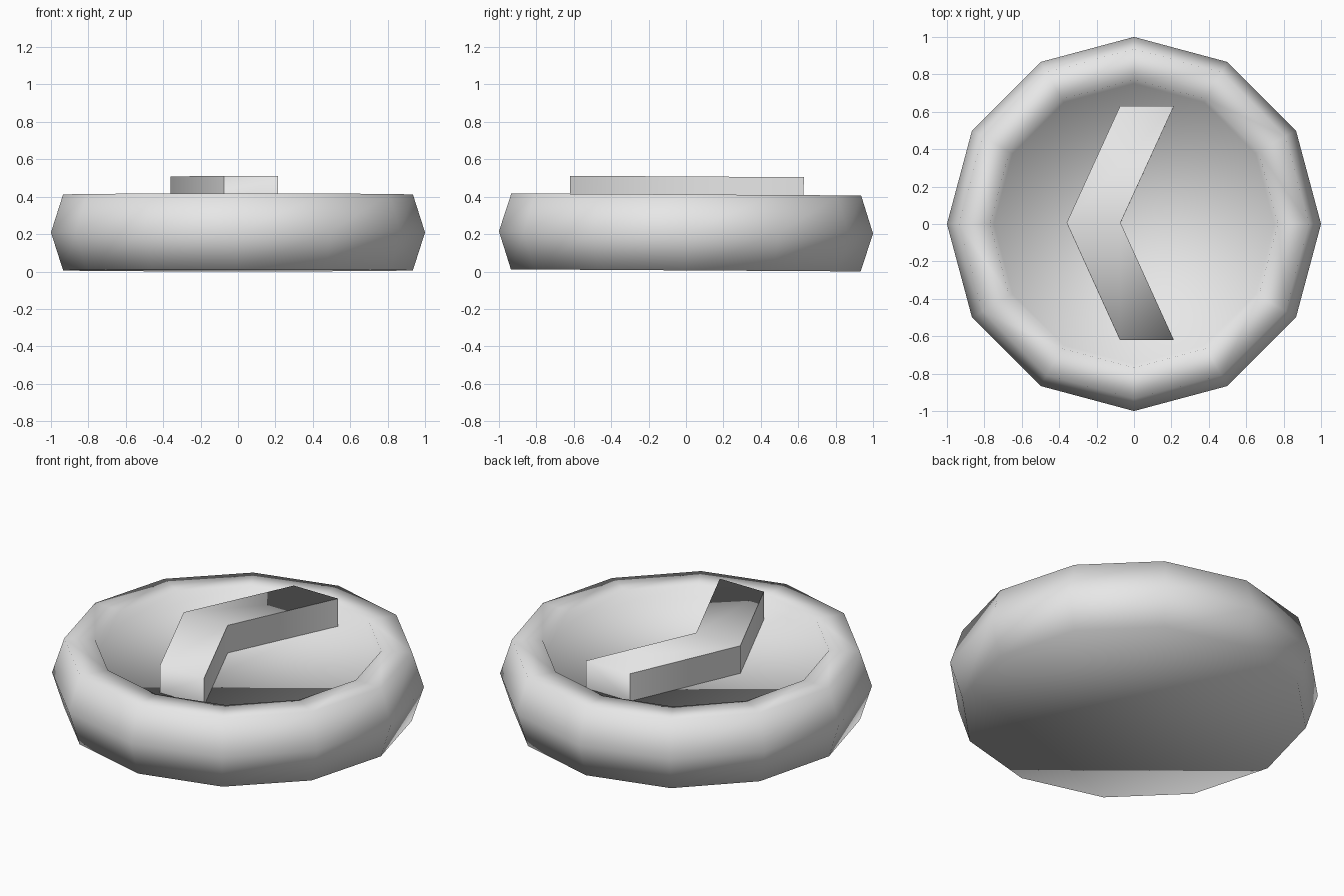
import bpy
import bmesh
from math import sin, cos, pi
from mathutils import Matrix

cube = bpy.data.objects.get("Cube")
if cube:
    bpy.data.objects.remove(cube, do_unlink=True)

grey = bpy.data.materials.new("light_grey")
grey.use_nodes = True
colour = (0.8, 0.8, 0.8, 1)
grey.diffuse_color = colour
grey.node_tree.nodes["Principled BSDF"].inputs["Base Color"].default_value = colour

SIDES = 12
MID_Z = 0.209
TILT = Matrix.Translation((0, 0, MID_Z)) @ Matrix.Rotation(-0.006, 4, "X")


def finish(name, bm):
    """Turn the bmesh into a smooth, slightly tilted object."""
    bmesh.ops.recalc_face_normals(bm, faces=bm.faces)
    for face in bm.faces:
        face.smooth = True
    bm.transform(TILT)
    mesh = bpy.data.meshes.new(name)
    bm.to_mesh(mesh)
    bm.free()
    mesh.materials.append(grey)
    obj = bpy.data.objects.new(name, mesh)
    bpy.context.collection.objects.link(obj)
    return obj


# Round puck: faceted rim with a shallow recess, closed by one flat face each side
profile = [(0.935, -0.203), (1.0, 0), (0.935, 0.203), (0.77, 0.203), (0.75, 0.136)]
bm = bmesh.new()
rings = [[bm.verts.new((r * cos(2 * pi * i / SIDES), r * sin(2 * pi * i / SIDES), z))
          for i in range(SIDES)] for r, z in profile]
for low, high in zip(rings, rings[1:]):
    for i in range(SIDES):
        j = (i + 1) % SIDES
        bm.faces.new((low[i], low[j], high[j], high[i]))
bm.faces.new(rings[0][::-1])
bm.faces.new(rings[-1])
finish("puck", bm)

# Raised chevron: a bent bar standing on the recess floor
path = [(-0.075, -0.622), (-0.36, 0.005), (-0.075, 0.628)]
WIDTH = 0.288
BASE, TOP = 0.136, 0.299
bm = bmesh.new()
sections = [[bm.verts.new((x + dx, y, z))
             for dx, z in ((0, BASE), (0, TOP), (WIDTH, TOP), (WIDTH, BASE))]
            for x, y in path]
for a, b in zip(sections, sections[1:]):
    for k in range(3):
        bm.faces.new((a[k], a[k + 1], b[k + 1], b[k]))
    # crisp edges along both sides of the top
    for k in (1, 2):
        bm.edges.get((a[k], b[k])).smooth = False
for end in (sections[0], sections[-1]):
    bm.faces.new(end)
    # crisp upright corners at the ends
    for k in (0, 2):
        bm.edges.get((end[k], end[k + 1])).smooth = False
finish("chevron", bm)
